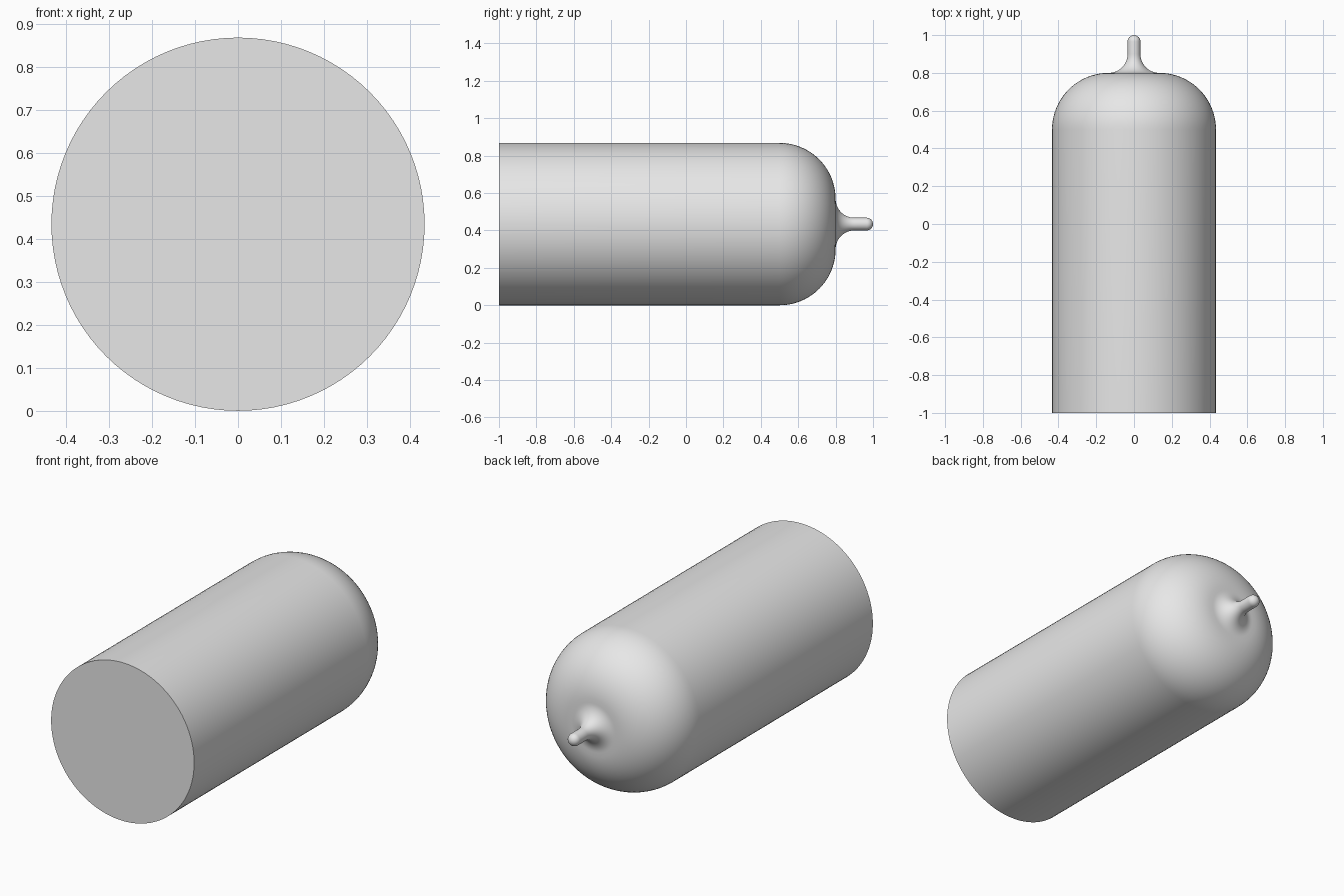
import bpy, bmesh, math
from mathutils import Matrix, Vector

cube = bpy.data.objects.get("Cube")
if cube:
    bpy.data.objects.remove(cube, do_unlink=True)

R, STEM, DOME, FILLET = 0.434, 0.034, 0.30, 0.10
SEGMENTS = 96

grey = bpy.data.materials.new("plain_grey")
grey.use_nodes = True
colour = (0.8, 0.8, 0.8, 1)
grey.diffuse_color = colour
grey.node_tree.nodes["Principled BSDF"].inputs["Base Color"].default_value = colour


def arc(radius_centre, y_centre, radius, start, end, steps):
    """Profile points (radius, y) along a circular arc, angles in degrees."""
    angles = [math.radians(start + (end - start) * i / steps) for i in range(steps + 1)]
    return [(radius_centre + radius * math.cos(a), y_centre + radius * math.sin(a)) for a in angles]


# Profile: flat base, straight wall, rounded shoulder, flared neck, round tip
profile = [(0, -1), (R, -1)]
profile += arc(R - DOME, 0.8 - DOME, DOME, 0, 90, 20)
profile += arc(STEM + FILLET, 0.8 + FILLET, FILLET, 270, 180, 14)
profile += arc(0, 1 - STEM, STEM, 0, 90, 8)

# Revolve the profile about the long axis
bm = bmesh.new()
verts = [bm.verts.new((r, y, 0)) for r, y in profile]
edges = [bm.edges.new(pair) for pair in zip(verts, verts[1:])]
bmesh.ops.spin(bm, geom=verts + edges, cent=(0, 0, 0), axis=(0, 1, 0),
               angle=math.tau, steps=SEGMENTS, use_duplicate=False)
bmesh.ops.remove_doubles(bm, verts=bm.verts, dist=0.0001)
bmesh.ops.recalc_face_normals(bm, faces=bm.faces)
bm.transform(Matrix.Translation(Vector((0, 0, R))))

mesh = bpy.data.meshes.new("bulb_body")
bm.to_mesh(mesh)
bm.free()
mesh.materials.append(grey)
body = bpy.data.objects.new("bulb_body", mesh)
bpy.context.collection.objects.link(body)

# Smooth sides with a crisp base rim
bpy.ops.object.select_all(action="DESELECT")
body.select_set(True)
bpy.context.view_layer.objects.active = body
bpy.ops.object.shade_smooth_by_angle(angle=math.radians(40))
